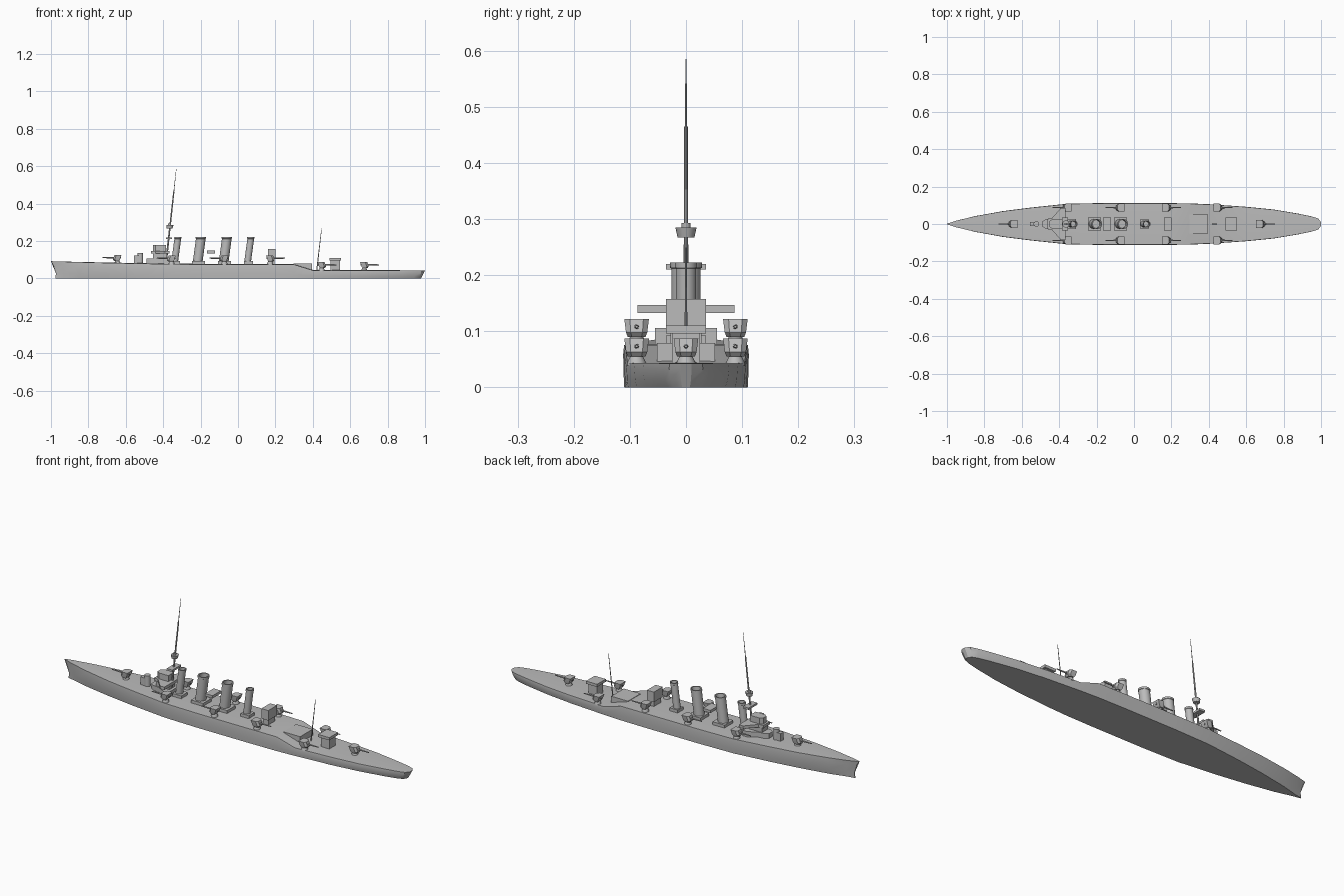
import bpy, bmesh, math
from mathutils import Vector

if "Cube" in bpy.data.objects:
    bpy.data.objects.remove(bpy.data.objects["Cube"], do_unlink=True)

grey = bpy.data.materials.new("warship grey")
grey.use_nodes = True
grey.diffuse_color = (0.5, 0.5, 0.5, 1)
grey.node_tree.nodes["Principled BSDF"].inputs["Base Color"].default_value = (0.5, 0.5, 0.5, 1)


def finish(name, bm, angle=35):
    bmesh.ops.recalc_face_normals(bm, faces=bm.faces)
    mesh = bpy.data.meshes.new(name)
    bm.to_mesh(mesh)
    bm.free()
    mesh.materials.append(grey)
    obj = bpy.data.objects.new(name, mesh)
    bpy.context.collection.objects.link(obj)
    bpy.ops.object.select_all(action="DESELECT")
    obj.select_set(True)
    bpy.context.view_layer.objects.active = obj
    bpy.ops.object.shade_smooth_by_angle(angle=math.radians(angle))
    return obj


def loft(bm, rings):
    """Skin closed rings of points and cap both ends."""
    rows = [[bm.verts.new(p) for p in ring] for ring in rings]
    for a, b in zip(rows, rows[1:]):
        for i in range(len(a)):
            j = (i + 1) % len(a)
            bm.faces.new((a[i], a[j], b[j], b[i]))
    bm.faces.new(rows[0])
    bm.faces.new(rows[-1])


def box(name, x0, x1, half_y, z0, z1):
    prism(name, [(x0, -half_y), (x1, -half_y), (x1, half_y), (x0, half_y)], z0, z1)


def prism(name, outline, z0, z1):
    bm = bmesh.new()
    loft(bm, [[(x, y, z) for x, y in outline] for z in (z0, z1)])
    return finish(name, bm)


def circle(x, y, z, rx, ry, n=16):
    return [(x + rx * math.cos(2 * math.pi * i / n),
             y + ry * math.sin(2 * math.pi * i / n), z) for i in range(n)]


def spar(name, stages, y=0, squash=1, n=16):
    """Raked round column; each stage is x, z, radius."""
    bm = bmesh.new()
    loft(bm, [circle(x, y, z, r, r * squash, n) for x, z, r in stages])
    return finish(name, bm)


# Hull stations: x, deck half width, bottom half width, deck height
stations = [
    (-1.0, .002, .002, .092), (-.95, .018, .010, .090), (-.85, .042, .032, .087),
    (-.7, .069, .060, .083), (-.55, .088, .082, .080), (-.35, .109, .105, .076),
    (-.15, .112, .110, .075), (.15, .112, .110, .075), (.3, .110, .108, .074),
    (.4, .106, .103, .043), (.6, .092, .088, .042), (.75, .077, .070, .042),
    (.88, .055, .046, .042), (.95, .041, .032, .042), (.985, .030, .022, .042),
    (1.0, .010, .007, .042),
]


def hull_section(x, w, b, h):
    def rake(t):
        bow = max(0, (-x - .85) / .15) * (.024 * (1 - t) + .012 * math.sin(math.pi * t))
        stern = max(0, (x - .9) / .1) * .022 * (1 - t)
        return x + bow - stern
    side = [(b, 0), (b + (w - b) * .6, .3), (w, .78), (w * .985, 1)]
    right = [(rake(t), -y, h * t) for y, t in side]
    left = [(rake(t), y, h * t) for y, t in reversed(side)]
    return right + [(rake(1), 0, h + .03 * w)] + left


bm = bmesh.new()
loft(bm, [hull_section(*s) for s in stations])
finish("hull", bm, 30)

# Bridge: flared lower house, tower, winged platform and wheelhouse
def flare(width):
    return [(-.49, -.014), (-.47, -.027), (-.44, -.03), (-.39, -width), (-.365, -width),
            (-.365, width), (-.39, width), (-.44, .03), (-.47, .027), (-.49, .014)]

prism("bridge_house", flare(.055), .07, .106)
box("bridge_tower", -.455, -.38, .024, .10, .132)
prism("bridge_wings", [(max(x, -.465), y) for x, y in flare(.086)], .132, .147)
prism("wheelhouse", [(-.455, -.012), (-.44, -.024), (-.385, -.024),
                     (-.385, .024), (-.44, .024), (-.455, .012)], .147, .178)
spar("conning_tower", [(-.522, .07, .015), (-.522, .137, .015)])
box("forward_locker", -.555, -.525, .012, .07, .122)

# Four raked funnels, each on a casing with a rim
funnels = [(-.335, .018, .026), (-.212, .026, .035), (-.073, .026, .035), (.055, .018, .024)]
for i, (x, r, base) in enumerate(funnels, 1):
    box(f"funnel_{i}_casing", x - base, x + base, base, .07, .093)
    spar(f"funnel_{i}", [(x - .004, .085, r), (x + .013, .212, r), (x + .013, .213, r * 1.08),
                         (x + .014, .222, r * 1.08), (x + .014, .222, r * .85),
                         (x + .008, .19, r * .8)], n=24)

# Searchlight platform amidships, deckhouses and after control
box("midship_platform", -.165, -.122, .035, .134, .148)
box("midship_deckhouse", .16, .2, .036, .105, .157)
box("midship_deckhouse_base", .165, .195, .028, .07, .106)
box("break_deckhouse", .298, .395, .052, .035, .079)
box("after_control", .495, .545, .025, .035, .097)
box("after_control_roof", .488, .552, .036, .096, .11)

# Masts
spar("foremast_lower", [(-.386, .075, .005), (-.343, .465, .0033)], n=10)
spar("foremast_upper", [(-.344, .455, .002), (-.33, .585, .001)], n=8)
spar("crows_nest", [(-.366, .267, .015), (-.364, .285, .019)])
box("foremast_platform", -.386, -.354, .036, .21, .22)
spar("searchlight", [(-.366, .285, .008), (-.365, .293, .008)])
spar("mainmast", [(.42, .035, .003), (.447, .267, .0012)], n=8)


# Shielded guns: pedestal, wedge shield and barrel joined into one mesh
def gun(name, x, y, z, facing):
    bm = bmesh.new()
    loft(bm, [circle(x, y, z + h, r, r, 12) for h, r in ((-.004, .017), (.004, .016), (.02, .008))])

    def shield(h, front, back, w):
        return [(x + facing * a, y + b, z + h) for a, b in
                ((back, -w), (front - .01, -w), (front, -w * .55),
                 (front, w * .55), (front - .01, w), (back, w))]
    loft(bm, [shield(.013, .017, -.008, .016), shield(.021, .024, -.014, .019),
              shield(.045, .016, -.022, .022)])
    barrel = []
    for reach, r in ((-.02, .005), (.03, .004), (.08, .0025)):
        barrel.append([(x + facing * reach, p[0], p[1]) for p in circle(y, z + .031, 0, r, r, 8)])
    loft(bm, barrel)
    finish(name, bm)


gun("bow_gun", -.645, 0, .08, -1)
gun("stern_gun", .675, 0, .042, 1)
for place, x, z, facing in (("forward", -.355, .077, -1), ("waist", -.073, .077, -1),
                            ("after_waist", .172, .077, 1), ("quarterdeck", .447, .042, 1)):
    for side, sign in (("left", 1), ("right", -1)):
        gun(f"{place}_gun_{side}", x, sign * .088, z, facing)
